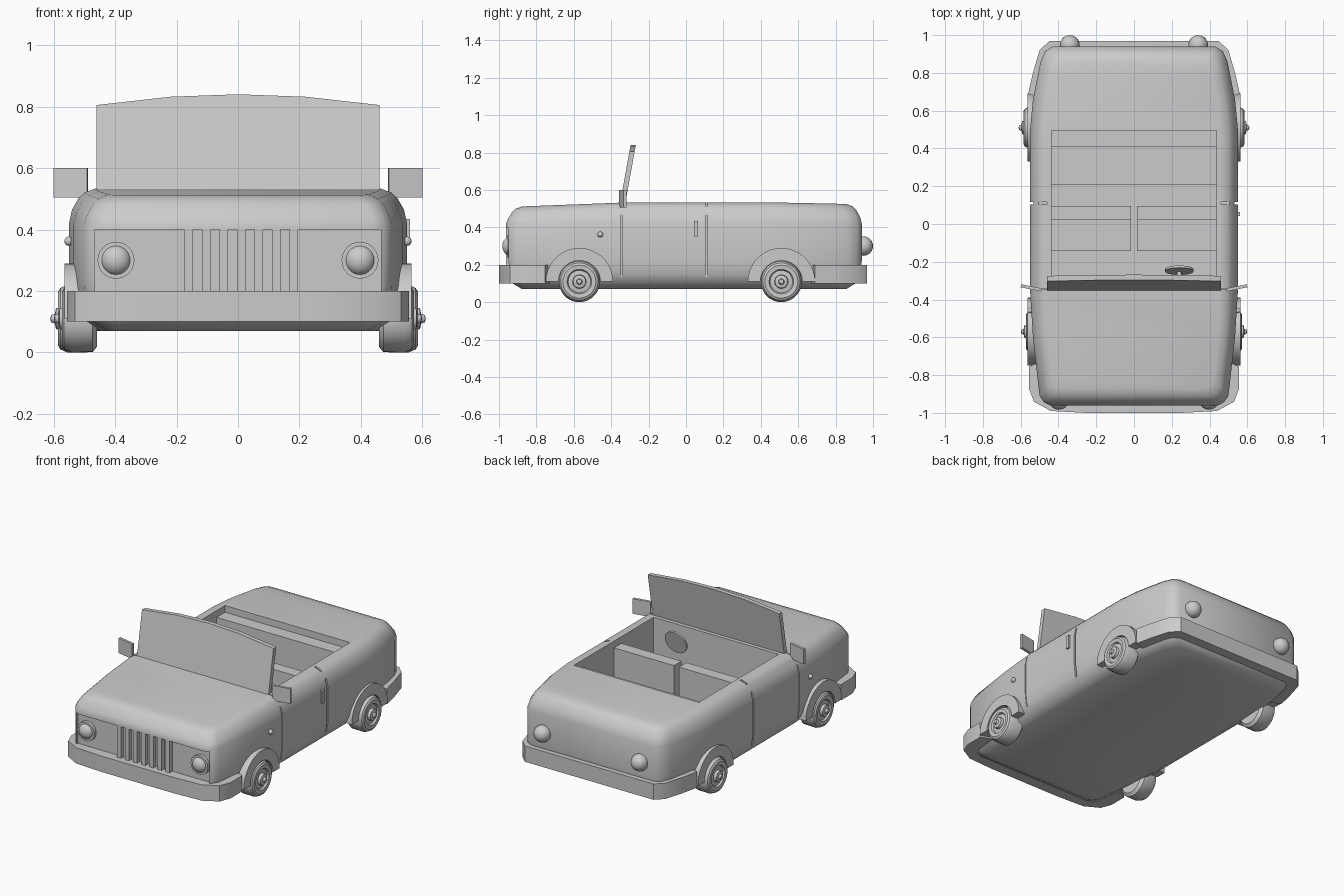
import bpy, bmesh, math
from mathutils import Matrix, Vector

if "Cube" in bpy.data.objects:
    bpy.data.objects.remove(bpy.data.objects["Cube"])


def finish(name, bm, angle=30):
    bmesh.ops.remove_doubles(bm, verts=bm.verts, dist=1e-5)
    bmesh.ops.recalc_face_normals(bm, faces=bm.faces)
    me = bpy.data.meshes.new(name)
    bm.to_mesh(me)
    bm.free()
    ob = bpy.data.objects.new(name, me)
    bpy.context.collection.objects.link(ob)
    if angle:
        bpy.ops.object.select_all(action='DESELECT')
        ob.select_set(True)
        bpy.context.view_layer.objects.active = ob
        bpy.ops.object.shade_smooth_by_angle(angle=math.radians(angle))
    return ob


def box(name, x, y, z, rot=None):
    bm = bmesh.new()
    size = [b - a for a, b in (x, y, z)]
    mid = Vector([(a + b) / 2 for a, b in (x, y, z)])
    m = Matrix.Translation(mid) @ (rot or Matrix()) @ Matrix.Diagonal((*size, 1))
    bmesh.ops.create_cube(bm, size=1, matrix=m)
    return finish(name, bm, 0)


def prism(name, pts, lo, hi, place):
    # flat profile extruded from lo to hi; place(u, v, w) gives the 3D point
    bm = bmesh.new()
    a = [bm.verts.new(place(u, v, lo)) for u, v in pts]
    b = [bm.verts.new(place(u, v, hi)) for u, v in pts]
    bm.faces.new(a)
    bm.faces.new(b)
    for i in range(len(pts)):
        j = (i + 1) % len(pts)
        bm.faces.new((a[i], a[j], b[j], b[i]))
    return finish(name, bm)


def ball(name, c, r, squash=1):
    bm = bmesh.new()
    bmesh.ops.create_uvsphere(bm, u_segments=20, v_segments=12, radius=r,
                              matrix=Matrix.Translation(c) @ Matrix.Diagonal((1, squash, 1, 1)))
    return finish(name, bm, 60)


def disc(name, c, r, depth, rot):
    bm = bmesh.new()
    bmesh.ops.create_cone(bm, cap_ends=True, segments=24, radius1=r, radius2=r, depth=depth,
                          matrix=Matrix.Translation(c) @ rot)
    return finish(name, bm)


def cut(ob, cutter):
    m = ob.modifiers.new("cut", 'BOOLEAN')
    m.operation, m.solver, m.object = 'DIFFERENCE', 'EXACT', cutter
    cutter.hide_render = True
    cutter.hide_set(True)
    cutter.display_type = 'WIRE'


# body: stacked plan outlines with rounded shoulders
half = [(0.44, -0.962), (0.475, -0.945), (0.50, -0.91), (0.535, -0.6), (0.55, -0.36), (0.55, 0.15),
        (0.55, 0.50), (0.535, 0.66), (0.495, 0.86), (0.47, 0.915), (0.43, 0.94)]
levels = [(0.07, 0.085), (0.10, 0.035), (0.15, 0.008), (0.22, 0), (0.42, 0), (0.465, 0.01),
          (0.50, 0.03), (0.52, 0.05), (0.533, 0.085)]
bm = bmesh.new()
rings = []
for z, inset in levels:
    ring = []
    for s, pts in ((1, half), (-1, half[::-1])):
        for x, y in pts:
            drop = max(0, -0.36 - y) * 0.035 + max(0, y - 0.55) * 0.02
            zz = z - drop if z > 0.45 else z
            ring.append(bm.verts.new((s * x * (1 - inset / 0.55), y * (1 - inset / 0.96), zz)))
    rings.append(ring)
n = len(rings[0])
for a, b in zip(rings, rings[1:]):
    for i in range(n):
        j = (i + 1) % n
        bm.faces.new((a[i], a[j], b[j], b[i]))
for r in (rings[0], rings[-1]):
    for i in range(len(half) - 1):
        bm.faces.new((r[i], r[i + 1], r[n - 2 - i], r[n - 1 - i]))
body = finish("body", bm, 35)

# openings: cockpit, grille recess, door seams
cut(body, box("cockpit_cutter", (-0.437, 0.437), (-0.30, 0.495), (0.12, 0.7)))
cut(body, box("grille_cutter", (-0.465, 0.465), (-1.1, -0.935), (0.19, 0.40)))
for s in (-1, 1):
    for y, w in ((0.11, 0.012), (-0.345, 0.006)):
        xs = sorted((s * 0.532, s * 0.7))
        cut(body, box("door_seam_cutter", xs, (y - w / 2, y + w / 2), (0.11, 0.6)))
        xs = sorted((s * 0.46, s * 0.7))
        cut(body, box("door_top_seam_cutter", xs, (y - w / 2, y + w / 2), (0.515, 0.6)))

# grille slats
for i in range(7):
    x = -0.16 + i * 0.057
    box("grille_slat", (x - 0.014, x + 0.014), (-0.962, -0.92), (0.195, 0.40))

# bumpers
flat = lambda u, v, w: (u, v, w)
front = [(0.50, -0.73), (0.557, -0.755), (0.557, -0.87), (0.53, -0.94), (0.44, -0.99), (0.25, -1.0)]
rear = [(0.50, 0.67), (0.56, 0.69), (0.535, 0.80), (0.50, 0.92), (0.45, 0.968)]
for name, pts in (("front_bumper", front), ("rear_bumper", rear)):
    prism(name, pts + [(-x, y) for x, y in pts[::-1]], 0.10, 0.20, flat)

# lights with rims
turn_y = Matrix.Rotation(math.pi / 2, 4, 'X')
for s in (-1, 1):
    disc("headlight_rim", (s * 0.397, -0.94, 0.30), 0.06, 0.03, turn_y)
    ball("headlight", (s * 0.397, -0.94, 0.30), 0.05, 0.85)
    ball("tail_light", (s * 0.34, 0.948, 0.30), 0.052)

# wheels and arches
tyre = [(0, 0.47), (0.09, 0.47), (0.109, 0.485), (0.11, 0.555), (0.10, 0.578), (0.088, 0.585),
        (0.066, 0.583), (0.06, 0.572), (0.037, 0.575), (0.034, 0.592), (0.016, 0.596), (0.012, 0.608),
        (0, 0.611)]
for s in (-1, 1):
    for y, dx, label in ((-0.57, -0.012, "front"), (0.51, 0, "rear")):
        bm = bmesh.new()
        vs = [bm.verts.new((s * (x + dx), y, 0.11 + r)) for r, x in tyre]
        es = [bm.edges.new(p) for p in zip(vs, vs[1:])]
        bmesh.ops.spin(bm, geom=vs + es, cent=(0, y, 0.11), axis=(1, 0, 0),
                       angle=math.tau, steps=28)
        finish(label + "_wheel", bm)
        arc = [math.pi * i / 18 for i in range(19)]
        pts = [(y + 0.18 * math.cos(a), 0.11 + 0.18 * math.sin(a)) for a in arc]
        pts += [(y + 0.112 * math.cos(a), 0.11 + 0.112 * math.sin(a)) for a in arc[::-1]]
        prism(label + "_wheel_arch", pts, s * 0.48, s * 0.565, lambda u, v, w: (w, u, v))
    # side lamps and wing mirrors
    ball("side_lamp", (s * 0.55, -0.458, 0.362), 0.015)
    box("wing_mirror", sorted((s * 0.488, s * 0.60)), (-0.346, -0.33), (0.505, 0.60),
        Matrix.Rotation(s * 0.2, 4, 'Z'))
box("door_handle", (0.54, 0.56), (0.042, 0.064), (0.35, 0.435))

# windscreen: leaning slab with a bowed top edge
outline = [(-0.46, 0.505), (0.46, 0.505), (0.46, 0.805), (0.22, 0.832), (0, 0.84), (-0.22, 0.832), (-0.46, 0.805)]
prism("windscreen", outline, -0.014, 0.014, lambda u, v, w: (u, -0.34 + (v - 0.52) * 0.18 + w, v))

# seats
for s in (-1, 1):
    xs = sorted((s * 0.017, s * 0.437))
    box("front_seat_back", xs, (0.02, 0.095), (0.12, 0.49))
    box("front_seat_cushion", xs, (-0.142, 0.02), (0.12, 0.27))
box("rear_seat_back", (-0.437, 0.437), (0.41, 0.495), (0.12, 0.49))
box("rear_seat_cushion", (-0.437, 0.437), (0.21, 0.41), (0.12, 0.27))

# steering wheel and column
tilt = Matrix.Rotation(math.radians(75), 4, 'X')
disc("steering_wheel", (0.24, -0.245, 0.45), 0.075, 0.012, tilt)
disc("steering_column", (0.24, -0.28, 0.44), 0.012, 0.07, tilt)
